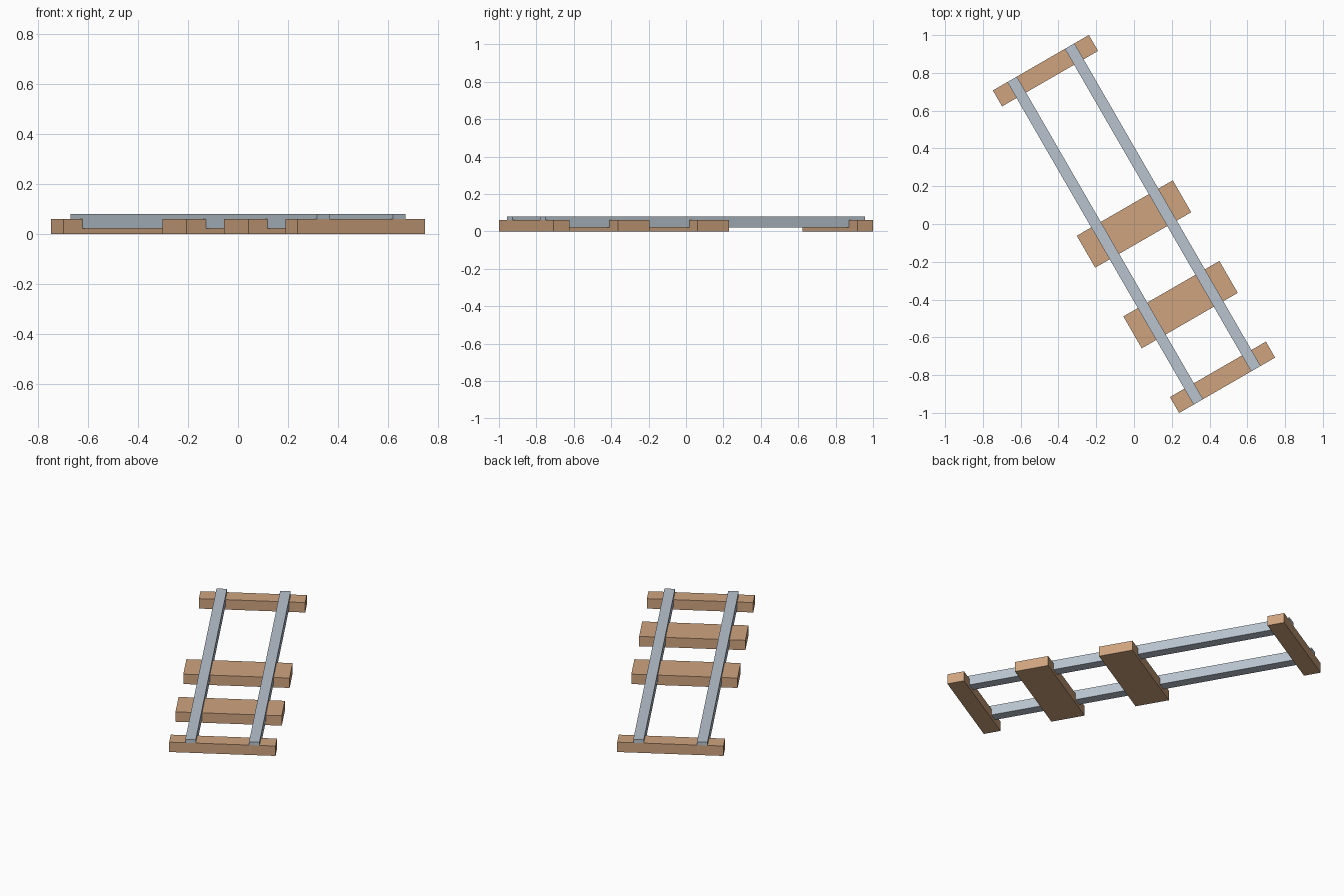
import bpy, math
from mathutils import Matrix

if "Cube" in bpy.data.objects:
    bpy.data.objects.remove(bpy.data.objects["Cube"])

TURN = Matrix.Rotation(math.radians(30), 4, 'Z')  # the whole track is turned 30 degrees


def material(name, color):
    m = bpy.data.materials.new(name)
    m.diffuse_color = color
    m.use_nodes = True
    m.node_tree.nodes["Principled BSDF"].inputs["Base Color"].default_value = m.diffuse_color
    return m


def box(name, center, size, mat):
    bpy.ops.mesh.primitive_cube_add(size=1)
    ob = bpy.context.object
    ob.name = name
    ob.data.transform(TURN @ Matrix.Translation(center) @ Matrix.Diagonal((*size, 1)))
    ob.data.materials.append(mat)


wood = material("wood", (0.62, 0.37, 0.21, 1))
steel = material("steel", (0.48, 0.55, 0.62, 1))

HALF = 0.986     # half track length
PITCH = HALF / 2  # sleeper spacing
WIDTH = 0.195    # full sleeper width

# Two full sleepers (one place left empty) and a half-width sleeper at each end
for name, y, w in (("back_end_sleeper", HALF - WIDTH / 4, WIDTH / 2),
                   ("middle_sleeper", 0, WIDTH),
                   ("front_sleeper", -PITCH, WIDTH),
                   ("front_end_sleeper", -HALF + WIDTH / 4, WIDTH / 2)):
    box(name, (0, y, 0.03), (0.587, w, 0.06), wood)

# Rails sunk into the sleepers, flush with the track ends
for name, side in (("left_rail", -1), ("right_rail", 1)):
    box(name, (side * 0.176, 0, 0.051), (0.058, 2 * HALF, 0.058), steel)
